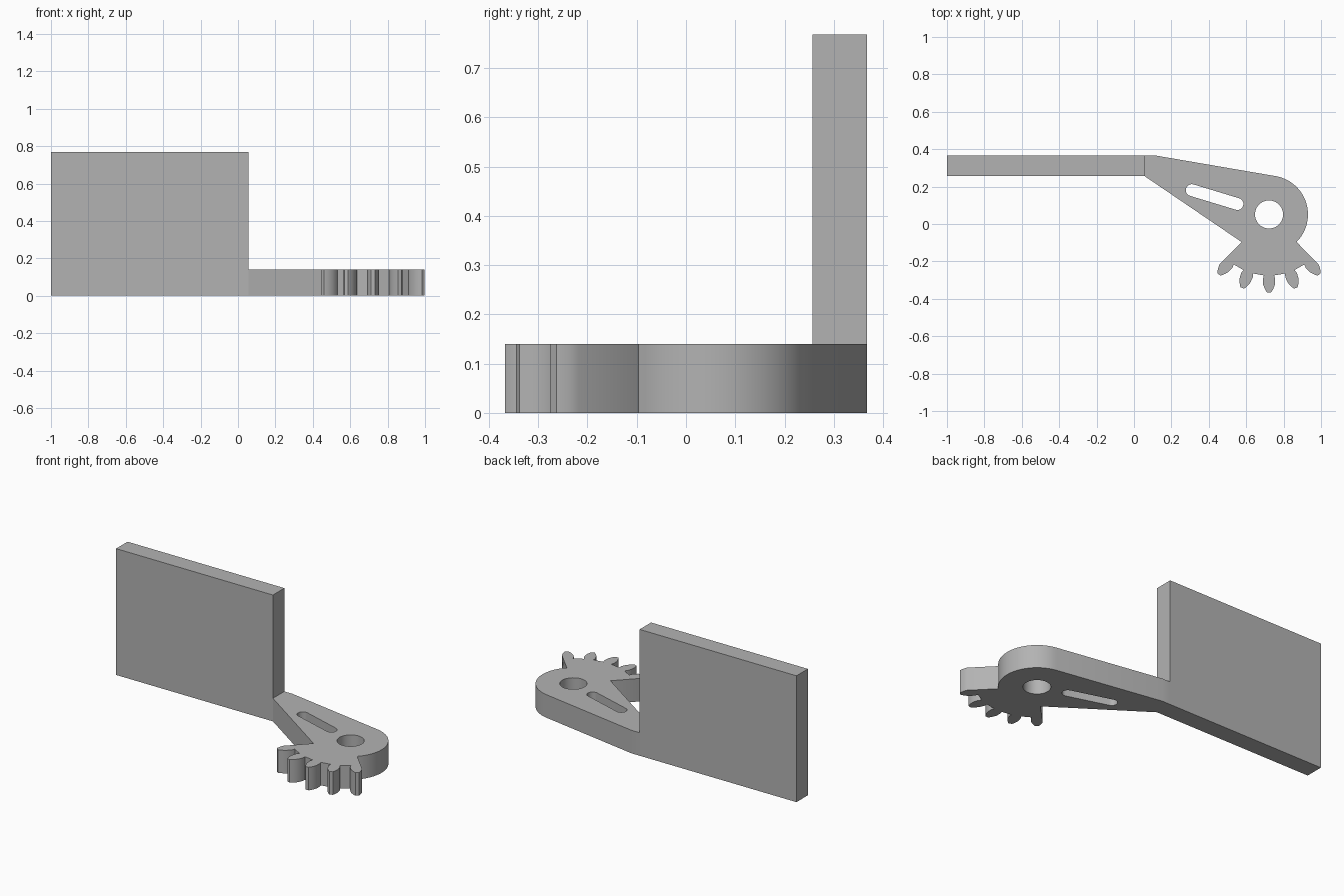
import bpy, bmesh
from math import sin, cos, pi, radians, atan2
from mathutils import Vector

if "Cube" in bpy.data.objects:
    bpy.data.objects.remove(bpy.data.objects["Cube"])

# One grey for the whole part
GREY = (0.45, 0.45, 0.45, 1)
grey = bpy.data.materials.new("grey")
grey.use_nodes = True
grey.diffuse_color = GREY
grey.node_tree.nodes["Principled BSDF"].inputs["Base Color"].default_value = GREY

HUB = Vector((0.722, 0.051))
HUB_R, HOLE_R = 0.208, 0.075
ROOT_R, TIP_R = 0.326, 0.418
ARM_H, PLATE_H = 0.14, 0.768
JOIN_X, BACK_Y, FRONT_Y = 0.055, 0.367, 0.257


def arc(centre, radius, start, end, steps):
    """Points on an arc, angles in degrees."""
    angles = [radians(start + (end - start) * i / steps) for i in range(steps + 1)]
    return [centre + radius * Vector((cos(a), sin(a))) for a in angles]


def extruded(name, loops, height):
    """Solid from an outline loop followed by any hole loops."""
    bm = bmesh.new()
    edges = []
    for loop in loops:
        verts = [bm.verts.new((p.x, p.y, 0)) for p in loop]
        edges += [bm.edges.new((v, verts[i - 1])) for i, v in enumerate(verts)]
    bmesh.ops.triangle_fill(bm, edges=edges, use_beauty=True)
    top = bmesh.ops.extrude_face_region(bm, geom=bm.faces[:], use_keep_orig=True)
    moved = [g for g in top["geom"] if isinstance(g, bmesh.types.BMVert)]
    bmesh.ops.translate(bm, verts=moved, vec=(0, 0, height))
    bmesh.ops.recalc_face_normals(bm, faces=bm.faces[:])
    mesh = bpy.data.meshes.new(name)
    bm.to_mesh(mesh)
    bm.free()
    mesh.materials.append(grey)
    obj = bpy.data.objects.new(name, mesh)
    bpy.context.collection.objects.link(obj)
    return obj


# Gear teeth: half a tooth as (radius, half width), mirrored and swept round the hub
FLANK = [(ROOT_R, 0.027), (0.345, 0.033), (0.376, 0.031),
         (0.395, 0.024), (0.41, 0.016), (TIP_R, 0.010)]


def tooth(angle, left_flank, right_flank):
    a = radians(angle)
    out, side = Vector((cos(a), sin(a))), Vector((-sin(a), cos(a)))
    profile = [(r, -w) for r, w in left_flank] + [(r, w) for r, w in reversed(right_flank)]
    return [HUB + out * r + side * w for r, w in profile]


teeth = []
for i in range(5):
    # The end teeth run straight into the sides of the sector
    first = FLANK[2:] if i == 0 else FLANK
    last = FLANK[2:] if i == 4 else FLANK
    teeth += tooth(-130 + 20 * i, first, last)

# Arm outline: join, lower edge, toothed sector, round hub end, sloping back edge
outline = [Vector((JOIN_X, BACK_Y)), Vector((JOIN_X, FRONT_Y))]
outline += arc(HUB, HUB_R, -135, -135, 1)[:1] + teeth
outline += arc(HUB, HUB_R, -45, 80, 32)
outline.append(Vector((0.11, BACK_Y)))

# Slot and pivot hole
slot_a, slot_b = Vector((0.309, 0.181)), Vector((0.553, 0.107))
d = slot_b - slot_a
turn = atan2(d.y, d.x) * 180 / pi
slot = arc(slot_b, 0.032, turn - 90, turn + 90, 12) + arc(slot_a, 0.032, turn + 90, turn + 270, 12)
hole = arc(HUB, HOLE_R, 0, 360, 48)[:-1]

arm = extruded("geared_arm", [outline, slot, hole], ARM_H)

# Upright plate
plate = extruded("upright_plate", [[Vector((-1, FRONT_Y)), Vector((JOIN_X, FRONT_Y)),
                                    Vector((JOIN_X, BACK_Y)), Vector((-1, BACK_Y))]], PLATE_H)

# Smooth the round walls, keep the rims sharp
bpy.ops.object.select_all(action='DESELECT')
arm.select_set(True)
bpy.context.view_layer.objects.active = arm
bpy.ops.object.shade_smooth_by_angle(angle=radians(30))
